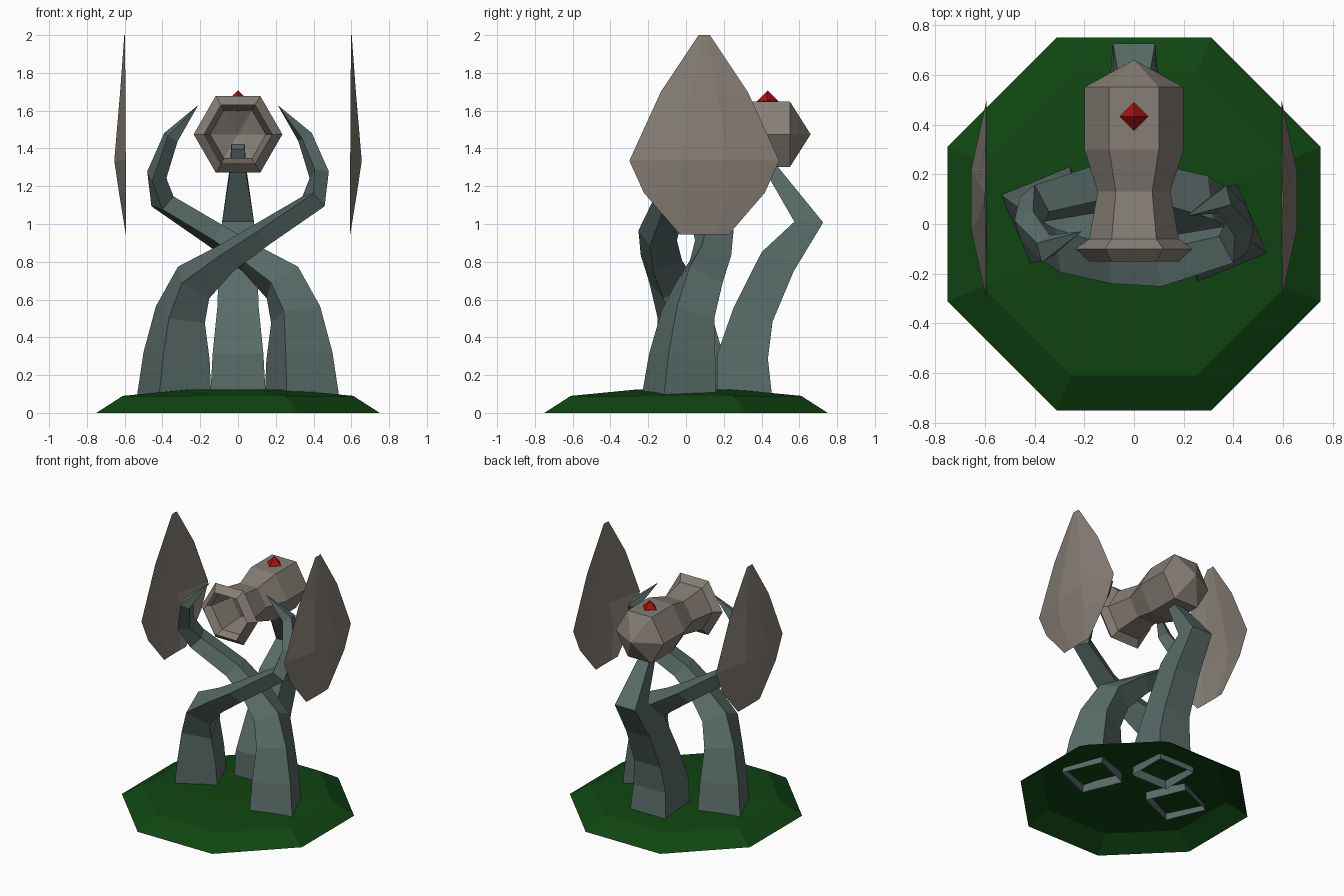
import bpy, bmesh, math
from mathutils import Vector, Matrix

if "Cube" in bpy.data.objects:
    bpy.data.objects.remove(bpy.data.objects["Cube"], do_unlink=True)


def material(name, rgb):
    m = bpy.data.materials.new(name)
    m.use_nodes = True
    m.diffuse_color = (*rgb, 1)
    m.node_tree.nodes["Principled BSDF"].inputs["Base Color"].default_value = (*rgb, 1)
    return m


GRASS = material("dark green", (0.005, 0.06, 0.006))
SLATE = material("slate grey", (0.1, 0.15, 0.14))
STONE = material("warm grey", (0.24, 0.21, 0.18))
RED = material("red", (0.4, 0.005, 0.005))


def loft(name, rings, mat, cap_end=False, cap_start=False):
    """Skin a list of equally sized point rings; a one-point ring makes a tip."""
    bm = bmesh.new()
    loops = [[bm.verts.new(p) for p in ring] for ring in rings]
    for a, b in zip(loops, loops[1:]):
        n = max(len(a), len(b))
        for i in range(n):
            j = (i + 1) % n
            if len(b) == 1:
                bm.faces.new((a[i], a[j], b[0]))
            elif len(a) == 1:
                bm.faces.new((a[0], b[j], b[i]))
            else:
                bm.faces.new((a[i], a[j], b[j], b[i]))
    if cap_end:
        bm.faces.new(loops[-1])
    if cap_start:
        bm.faces.new(loops[0][::-1])
    return finish(name, bm, mat)


def finish(name, bm, mat):
    bmesh.ops.recalc_face_normals(bm, faces=bm.faces)
    me = bpy.data.meshes.new(name)
    bm.to_mesh(me)
    bm.free()
    me.materials.append(mat)
    ob = bpy.data.objects.new(name, me)
    bpy.context.collection.objects.link(ob)
    return ob


def tentacle(name, stations, ref, phase, turn=0):
    """Square tapering tube; each station is x, y, z, corner radius, flatness."""
    centres = [Vector(s[:3]) for s in stations]
    rings = []
    for i, (c, s) in enumerate(zip(centres, stations)):
        r, flat = s[3:]
        if r == 0:
            rings.append([c])
            continue
        back = (c - centres[i - 1]).normalized() if i else Vector((0, 0, 1))
        ahead = (centres[i + 1] - c).normalized() if i + 1 < len(centres) else back
        t = (back + ahead).normalized() if i else Vector((0, 0, 1))
        side = (ref - ref.dot(t) * t).normalized()
        up = side.cross(t)
        angles = [math.radians(phase + 90 * k) for k in range(4)]
        rings.append([c + r * (math.cos(a) * flat * up + math.sin(a) * side) for a in angles])
    ob = loft(name, rings, SLATE, cap_end=len(rings[-1]) > 1)
    ob.data.transform(Matrix.Rotation(turn, 4, "Z"))
    return ob


def octagon(apothem, z):
    r = apothem / math.cos(math.pi / 8)
    return [Vector((r * math.cos(a), r * math.sin(a), z))
            for a in (math.pi / 8 + k * math.pi / 4 for k in range(8))]


# Domed mound, open underneath
loft("ground_mound", [octagon(0.75, 0), octagon(0.61, 0.09), octagon(0.25, 0.125)],
     GRASS, cap_end=True)

# Two crossing tentacles, one being the other turned half way round
arm = [(-.34, .04, .06, .215, 1), (-.325, .02, .3, .19, 1), (-.305, -.01, .52, .155, .95),
       (-.235, -.07, .69, .14, .9), (-.06, -.13, .82, .12, .7), (.12, -.15, .94, .11, .65),
       (.4, -.08, 1.12, .09, .75), (.43, .01, 1.26, .075, .75), (.355, .1, 1.46, .06, .75),
       (.21, .03, 1.63, 0, 1)]
tentacle("right_tentacle", arm, Vector((0, 1, 0)), 68)
tentacle("left_tentacle", arm, Vector((0, 1, 0)), 68, math.pi)

# Rear tentacle that carries the head
neck = [(0, .31, .06, .21, 1), (0, .3, .3, .19, 1), (0, .355, .52, .155, 1),
        (0, .485, .8, .14, 1), (0, .65, 1.01, .12, .9), (0, .46, 1.28, .062, .8),
        (0, .39, 1.41, .05, .8)]
tentacle("rear_tentacle", neck, Vector((1, 0, 0)), 45)

# Hollow six-sided head with an open mouth
head = [(-.15, .18), (-.1, .235), (-.06, .18), (.13, .146), (.3, .2), (.55, .2), (.66, 0)]
rings = [[Vector((r * math.cos(k * math.pi / 3), y, 1.475 + r * math.sin(k * math.pi / 3)))
          for k in range(6 if r else 1)] for y, r in head]
loft("head", rings, STONE)

# Gem on top of the head
bm = bmesh.new()
bmesh.ops.create_uvsphere(bm, u_segments=4, v_segments=2, radius=0.057,
                          matrix=Matrix.Translation((0, 0.432, 1.65)))
finish("gem", bm, RED)

# Thin bulged side plates: z, half width, ridge half width, ridge x
rows = [(2.0, .03, .012, .602), (1.7, .23, .07, .624), (1.335, .397, .12, .655),
        (1.165, .32, .13, .63), (.945, .13, .06, .594)]
for name, s in (("left_plate", 1), ("right_plate", -1)):
    bm = bmesh.new()
    grid = []
    for z, wide, ridge, bulge in rows:
        edge = .598 - .006 * (2 - z)
        grid.append([bm.verts.new((s * x, .097 + y, z)) for x, y in
                     ((edge, -wide), (bulge, -ridge), (bulge, ridge), (edge, wide))])
    for a, b in zip(grid, grid[1:]):
        for i in range(3):
            bm.faces.new((a[i], a[i + 1], b[i + 1], b[i]))
    plate = finish(name, bm, STONE)
    # Keep the outward side as the front of the open shell
    if sum(p.normal.x for p in plate.data.polygons) * s < 0:
        plate.data.flip_normals()
